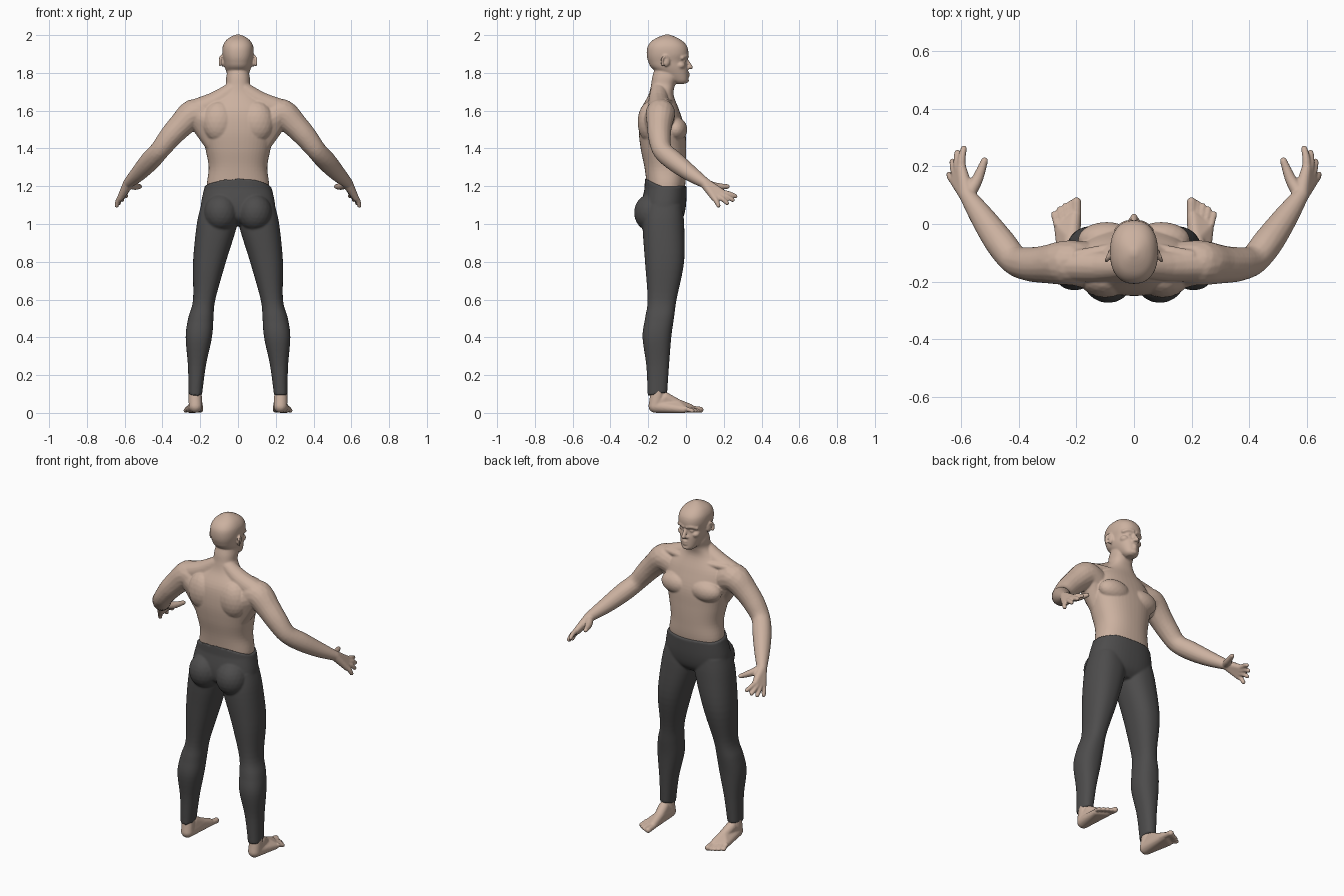
import bpy, bmesh, math, random
from mathutils import Vector, Matrix

random.seed(4)
if "Cube" in bpy.data.objects:
    bpy.data.objects.remove(bpy.data.objects["Cube"])


def material(name, colour):
    mat = bpy.data.materials.new(name)
    mat.use_nodes = True
    mat.diffuse_color = colour
    shader = mat.node_tree.nodes["Principled BSDF"]
    shader.inputs["Base Color"].default_value = colour
    shader.inputs["Roughness"].default_value = 0.8
    return mat


def spline(rows, steps):
    """Smooth curve through rows of numbers."""
    curve = []
    for i in range(len(rows) - 1):
        before, after = rows[max(i - 1, 0)], rows[min(i + 2, len(rows) - 1)]
        for k in range(steps):
            t = k / steps
            curve.append([b + t * ((c - a) + t * ((a + a - 5 * b + 4 * c - d)
                          + t * (3 * (b - c) + d - a))) / 2
                          for a, b, c, d in zip(before, rows[i], rows[i + 1], after)])
    return curve + [list(rows[-1])]


def superellipse(angle, power):
    wave = (math.cos(angle), math.sin(angle))
    return [math.copysign(abs(value) ** (2 / power), value) for value in wave]


def loft(bm, rows, side=1, power=2.3, sides=48):
    """Stack of rounded sections, each row: height, inner, outer, back, front."""
    rings = []
    for z, inner, outer, back, front in spline(rows, 5):
        ring = []
        for i in range(sides):
            u, v = superellipse(math.tau * i / sides, power)
            x = (inner + outer + u * (outer - inner)) / 2
            y = (back + front + v * (front - back)) / 2
            ring.append(bm.verts.new((side * x, y, z)))
        rings.append(ring)
    for low, high in zip(rings, rings[1:]):
        for i in range(sides):
            bm.faces.new((low[i - 1], low[i], high[i], high[i - 1]))
    bm.faces.new(rings[0][::-1])
    bm.faces.new(rings[-1])
    return rings


def centred(rows):
    """Sections given as height, half width, back, front."""
    return [(z, -half, half, back, front) for z, half, back, front in rows]


def ball(bm, side, centre, radii):
    place = Matrix.Translation((side * centre[0], centre[1], centre[2]))
    scale = Matrix.Diagonal((*radii, 1))
    bmesh.ops.create_icosphere(bm, subdivisions=3, radius=1, matrix=place @ scale)


def sphere_directions(count):
    turn = math.pi * (3 - math.sqrt(5))
    for i in range(count):
        z = 1 - (2 * i + 1) / count
        flat = math.sqrt(1 - z * z)
        yield Vector((flat * math.cos(turn * i), flat * math.sin(turn * i), z))


DIRECTIONS = list(sphere_directions(120))


def hull(bm, side, *balls):
    """Skin stretched over balls, each x, y, z, radius."""
    verts = [bm.verts.new(Vector((side * x, y, z)) + radius * direction)
             for x, y, z, radius in balls for direction in DIRECTIONS]
    bmesh.ops.convex_hull(bm, input=verts)
    unused = [v for v in verts if v.is_valid and not v.link_faces]
    bmesh.ops.delete(bm, geom=unused, context='VERTS')


def limb(bm, side, path, steps=3):
    points = spline(path, steps)
    for start, end in zip(points, points[1:]):
        hull(bm, side, start, end)


def finish(name, bm, mat, voxel):
    """Fuse the overlapping volumes into one smooth surface."""
    bmesh.ops.recalc_face_normals(bm, faces=bm.faces)
    mesh = bpy.data.meshes.new(name)
    bm.to_mesh(mesh)
    bm.free()
    mesh.materials.append(mat)
    obj = bpy.data.objects.new(name, mesh)
    bpy.context.collection.objects.link(obj)
    fuse = obj.modifiers.new("fuse", 'REMESH')
    fuse.mode = 'VOXEL'
    fuse.voxel_size = voxel
    fuse.use_smooth_shade = True
    soften = obj.modifiers.new("soften", 'SMOOTH')
    soften.factor = 0.5
    soften.iterations = 4


def add_face(bm):
    """Nose, lips and chin, then the paired features."""
    limb(bm, 1, [(0, 0, 1.87, .01), (0, .025, 1.83, .012)])
    for height in (1.783, 1.797):
        limb(bm, 1, [(-.016, 0, height, .008), (0, .012, height, .008), (.016, 0, height, .008)])
    ball(bm, 1, (0, -.004, 1.76), (.025, .02, .015))
    for side in (1, -1):
        limb(bm, side, [(.01, .006, 1.885, .01), (.035, 0, 1.89, .01), (.06, -.02, 1.88, .01)])
        ball(bm, side, (.032, -.012, 1.863), (.015, .014, .008))
        ball(bm, side, (.045, -.03, 1.84), (.024, .026, .02))
        ball(bm, side, (.012, .01, 1.826), (.01, .012, .008))


def add_ear(bm, side):
    ball(bm, side, (.08, -.105, 1.86), (.012, .017, .028))
    rim = []
    for i in range(9):
        angle = math.pi * (i / 6 - .1)
        y, z = math.cos(angle), math.sin(angle)
        rim.append((.088 - .008 * y, -.11 + .018 * y, 1.86 + .028 * z, .007))
    limb(bm, side, rim, 1)


def add_shoulder(bm, side):
    """Chest, shoulder blade, collar bone, neck slope and armpit."""
    ball(bm, side, (.095, -.055, 1.5), (.1, .062, .065))
    ball(bm, side, (.1, -.19, 1.54), (.09, .066, .11))
    limb(bm, side, [(.02, -.07, 1.65, .014), (.2, -.11, 1.645, .02)])
    limb(bm, side, [(.03, -.145, 1.71, .042), (.12, -.145, 1.645, .055), (.23, -.14, 1.6, .06)])
    hull(bm, side, (.13, -.15, 1.43, .05), (.14, -.16, 1.54, .07), (.2, -.14, 1.57, .075))


def add_arm(bm, side):
    wrist = (.58, .1, 1.217, .028)
    limb(bm, side, [(.18, -.137, 1.57, .078), (.235, -.135, 1.583, .078), (.3, -.14, 1.525, .067),
                    (.36, -.14, 1.46, .06), (.415, -.125, 1.39, .052), (.465, -.065, 1.335, .053),
                    (.525, .02, 1.27, .043), wrist], 4)
    # Palm and four fingers spread between the first and last knuckle
    knuckles = Vector((.6, .195, 1.165)), Vector((.624, .15, 1.137))
    tips = Vector((.592, .262, 1.147)), Vector((.642, .172, 1.097))
    hull(bm, side, wrist, *[(*knuckle, .017) for knuckle in knuckles])
    for i in range(4):
        arch = math.sin(math.pi * i / 3) * Vector((.006, .018, -.004))
        knuckle = knuckles[0].lerp(knuckles[1], i / 3) + arch / 3
        tip = tips[0].lerp(tips[1], i / 3) + arch
        joint = (knuckle + tip) / 2 + Vector((.003, 0, .004))
        limb(bm, side, [(*knuckle, .016), (*joint, .0135), (*tip, .0115)])
    # Thumb
    limb(bm, side, [(.575, .105, 1.214, .024), (.545, .155, 1.2, .02), (.52, .22, 1.198, .0125)])


def add_foot(bm, side):
    heel, instep = (.225, -.163, .036, .036), (.216, -.05, .048, .028)
    hull(bm, side, heel, (.228, -.15, .09, .035), (.228, -.145, .16, .034))
    hull(bm, side, heel, (.226, -.11, .08, .03), instep)
    hull(bm, side, heel, instep, (.207, .02, .025, .023), (.26, -.01, .018, .018))
    # Toes shorten towards the outside
    for i in range(5):
        x, reach = .2 + .0175 * i, .077 - .004 * i - .0017 * i * i
        radius = .0115 if i else .0165
        limb(bm, side, [(x, 0, .024, radius), (x, reach - .03, .02, radius),
                        (x + .002 * i, reach, radius, radius)], 1)


def add_leg(bm, side):
    """Trouser leg with an uneven hem, and the seat."""
    rings = loft(bm, [
        (.1, .19, .262, -.203, -.1), (.25, .17, .265, -.21, -.09), (.4, .138, .277, -.23, -.078),
        (.5, .13, .264, -.217, -.064), (.6, .12, .238, -.203, -.05), (.8, .064, .238, -.217, -.01),
        (1, .004, .218, -.23, -.01), (1.1, .01, .195, -.215, -.02)], side)
    for v in rings[0]:
        v.co.z += (v.co.y + .15) / 5 + random.uniform(-.004, .004)
    ball(bm, side, (.09, -.185, 1.06), (.09, .09, .1))


skin = material("skin", (0.6, 0.44, 0.35, 1))
cloth = material("dark grey cloth", (0.075, 0.073, 0.073, 1))
body, feet, trousers = bmesh.new(), bmesh.new(), bmesh.new()

# Torso and neck
loft(body, centred([
    (1.1, .15, -.2, -.03), (1.2, .165, -.207, -.005), (1.3, .155, -.22, 0), (1.4, .173, -.24, 0),
    (1.5, .195, -.25, -.005), (1.6, .19, -.24, -.035), (1.68, .11, -.2, -.065),
    (1.73, .068, -.186, -.06), (1.78, .062, -.178, -.04), (1.84, .05, -.16, -.04)]))

# Head
loft(body, centred([
    (1.742, .024, -.055, -.006), (1.76, .043, -.08, .01), (1.82, .067, -.175, .01),
    (1.86, .075, -.2, .003), (1.9, .083, -.208, .013), (1.94, .081, -.203, .006),
    (1.97, .065, -.18, -.02), (1.99, .04, -.145, -.055), (2.003, .01, -.11, -.09)]))
add_face(body)

# Hips, with a waist rising at the back
hips = loft(trousers, centred([
    (.99, .13, -.17, -.05), (1.03, .19, -.225, -.016), (1.1, .197, -.235, 0),
    (1.2, .176, -.217, .004)]))
for v in hips[-1]:
    v.co.z += 3 * min(0, v.co.y + .1) ** 2 + random.uniform(-.004, .004)

for side in (1, -1):
    add_ear(body, side)
    add_shoulder(body, side)
    add_arm(body, side)
    add_foot(feet, side)
    add_leg(trousers, side)

finish("upper_body", body, skin, 0.005)
finish("feet", feet, skin, 0.005)
finish("trousers", trousers, cloth, 0.006)
